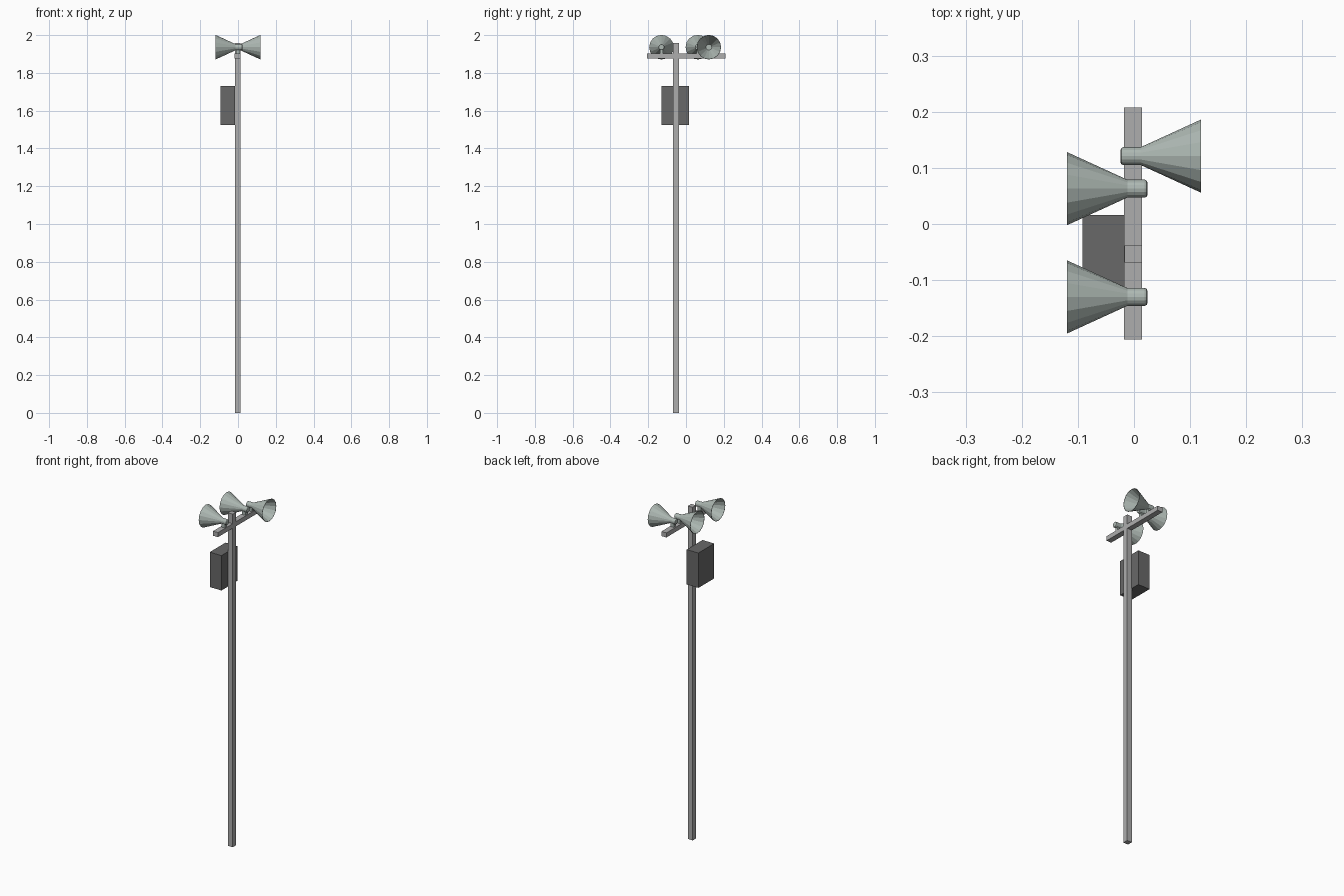
import bpy, bmesh
from math import pi, cos, sin

if "Cube" in bpy.data.objects:
    bpy.data.objects.remove(bpy.data.objects["Cube"])


def material(name, color):
    m = bpy.data.materials.new(name)
    m.diffuse_color = (*color, 1)
    m.use_nodes = True
    m.node_tree.nodes["Principled BSDF"].inputs["Base Color"].default_value = m.diffuse_color
    return m


def finish(name, bm, mat=None):
    bmesh.ops.recalc_face_normals(bm, faces=bm.faces)
    mesh = bpy.data.meshes.new(name)
    bm.to_mesh(mesh)
    bm.free()
    obj = bpy.data.objects.new(name, mesh)
    bpy.context.collection.objects.link(obj)
    if mat:
        mesh.materials.append(mat)
    return obj


def box(name, lo, hi, mat=None):
    bm = bmesh.new()
    bmesh.ops.create_cube(bm, size=1)
    for v in bm.verts:
        v.co = [(a + b) / 2 + c * (b - a) for a, b, c in zip(lo, hi, v.co)]
    return finish(name, bm, mat)


def horn(name, y, z, direction, mat, sides=16):
    # (distance along axis, radius): rear cap, driver body, flare, thin lip, inner wall, throat
    profile = [(-0.024, 0.011), (-0.0225, 0.0145), (-0.019, 0.016), (0.012, 0.016),
               (0.119, 0.065), (0.119, 0.0635), (0.014, 0.0155)]
    bm = bmesh.new()
    rings = [[bm.verts.new((direction * d, y + r * cos(2 * pi * i / sides),
                            z + r * sin(2 * pi * i / sides))) for i in range(sides)]
             for d, r in profile]
    for a, b in zip(rings, rings[1:]):
        for i in range(sides):
            j = (i + 1) % sides
            bm.faces.new((a[i], a[j], b[j], b[i]))
    bm.faces.new(rings[0])
    bm.faces.new(rings[-1])
    return finish(name, bm, mat)


horn_mat = material("horn_green_grey", (0.42, 0.48, 0.45))
box_mat = material("dark_grey", (0.14, 0.14, 0.14))
pole_mat = material("pole_grey", (0.42, 0.42, 0.42))

# Post, crossbar and equipment box
box("pole", (-0.017, -0.069, 0), (0.014, -0.038, 1.958), pole_mat)
box("crossbar", (-0.018, -0.206, 1.875), (0.014, 0.208, 1.902), pole_mat)
box("control_box", (-0.092, -0.131, 1.525), (-0.016, 0.016, 1.73), box_mat)

# Loudspeaker horns on short mounts
for i, (y, direction) in enumerate([(0.121, 1), (0.063, -1), (-0.13, -1)], 1):
    horn(f"horn_{i}", y, 1.936, direction, horn_mat)
    box(f"horn_mount_{i}", (-0.011, y - 0.008, 1.9), (0.011, y + 0.008, 1.926), horn_mat)
